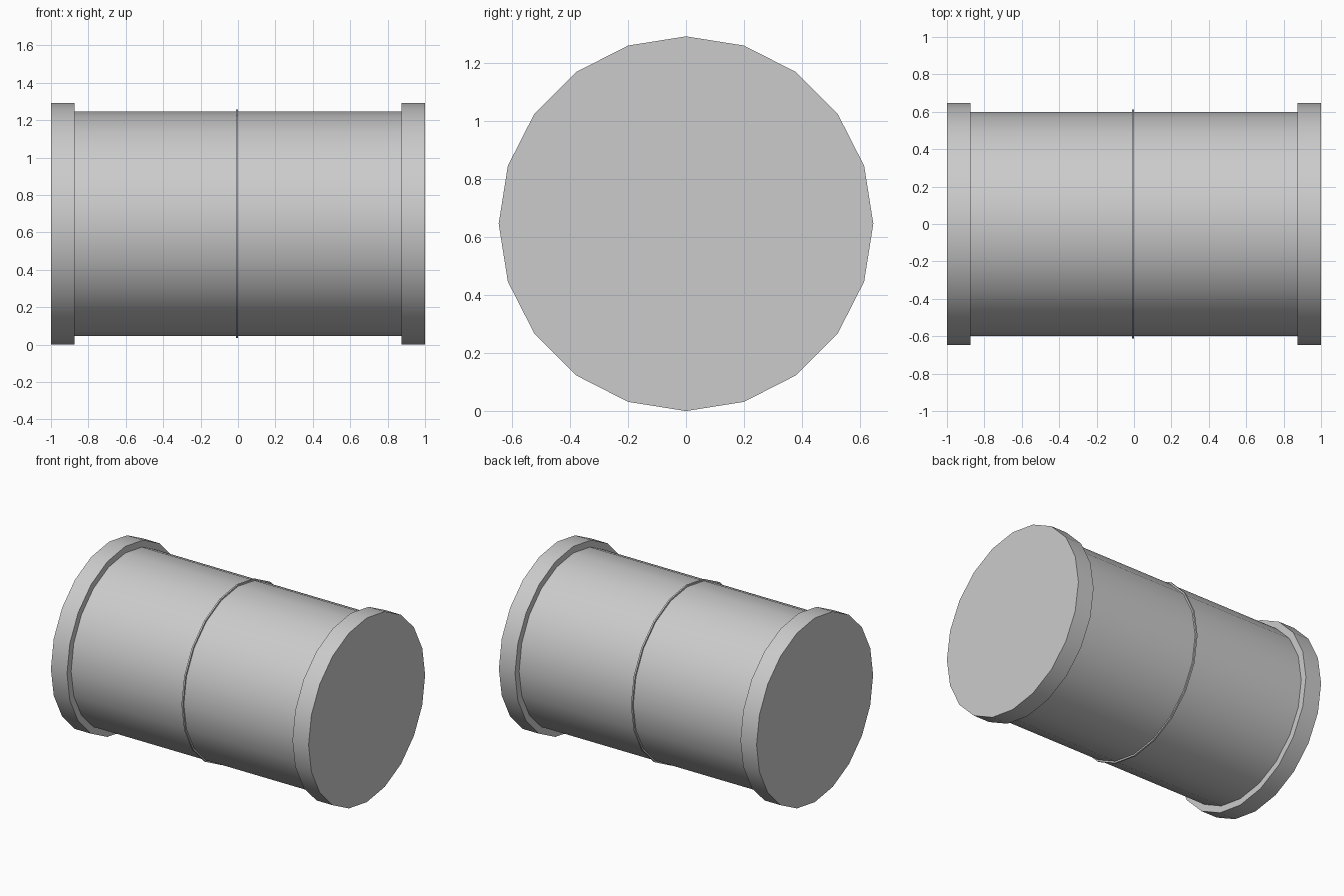
import bpy
import bmesh
import math

if "Cube" in bpy.data.objects:
    bpy.data.objects.remove(bpy.data.objects["Cube"])

SIDES = 20
AXIS_Z = 0.646


def lathe(name, profile):
    """Spin (x, radius) points round the x axis; a radius of 0 closes an end cap."""
    bm = bmesh.new()
    rings = []
    for x, r in profile:
        if r == 0:
            rings.append([bm.verts.new((x, 0, 0))])
        else:
            rings.append([bm.verts.new((x, r * math.sin(a), r * math.cos(a)))
                          for a in (2 * math.pi * i / SIDES for i in range(SIDES))])
    for a, b in zip(rings, rings[1:]):
        if len(a) == 1:
            bm.faces.new(b)
        elif len(b) == 1:
            bm.faces.new(a)
        else:
            for i in range(SIDES):
                j = (i + 1) % SIDES
                bm.faces.new((a[i], a[j], b[j], b[i]))
    loose = [v for v in bm.verts if not v.link_faces]
    bmesh.ops.delete(bm, geom=loose, context='VERTS')
    bmesh.ops.recalc_face_normals(bm, faces=bm.faces)
    mesh = bpy.data.meshes.new(name)
    bm.to_mesh(mesh)
    bm.free()
    obj = bpy.data.objects.new(name, mesh)
    obj.location.z = AXIS_Z
    bpy.context.collection.objects.link(obj)
    bpy.ops.object.select_all(action='DESELECT')
    obj.select_set(True)
    bpy.context.view_layer.objects.active = obj
    bpy.ops.object.shade_smooth_by_angle(angle=math.radians(30))
    return obj


# Barrel and raised centre seam
lathe("barrel_body", [(-0.875, 0), (-0.875, 0.6), (0.875, 0.6), (0.875, 0)])
lathe("centre_seam", [(-0.011, 0.59), (-0.011, 0.611), (0.0, 0.611), (0.0, 0.59)])

# Flat end caps with a wider rim
for name, s in (("left_cap", -1), ("right_cap", 1)):
    lathe(name, [(s * 1.0, 0), (s * 1.0, 0.646), (s * 0.875, 0.646), (s * 0.875, 0.6)])

# Make the open seam and rims face outward
for name in ("centre_seam", "left_cap", "right_cap"):
    mesh = bpy.data.objects[name].data
    bm = bmesh.new()
    bm.from_mesh(mesh)
    side = max(bm.faces, key=lambda f: f.calc_center_median().yz.length)
    c = side.calc_center_median()
    if side.normal.y * c.y + side.normal.z * c.z < 0:
        bmesh.ops.reverse_faces(bm, faces=bm.faces)
    bm.to_mesh(mesh)
    bm.free()
